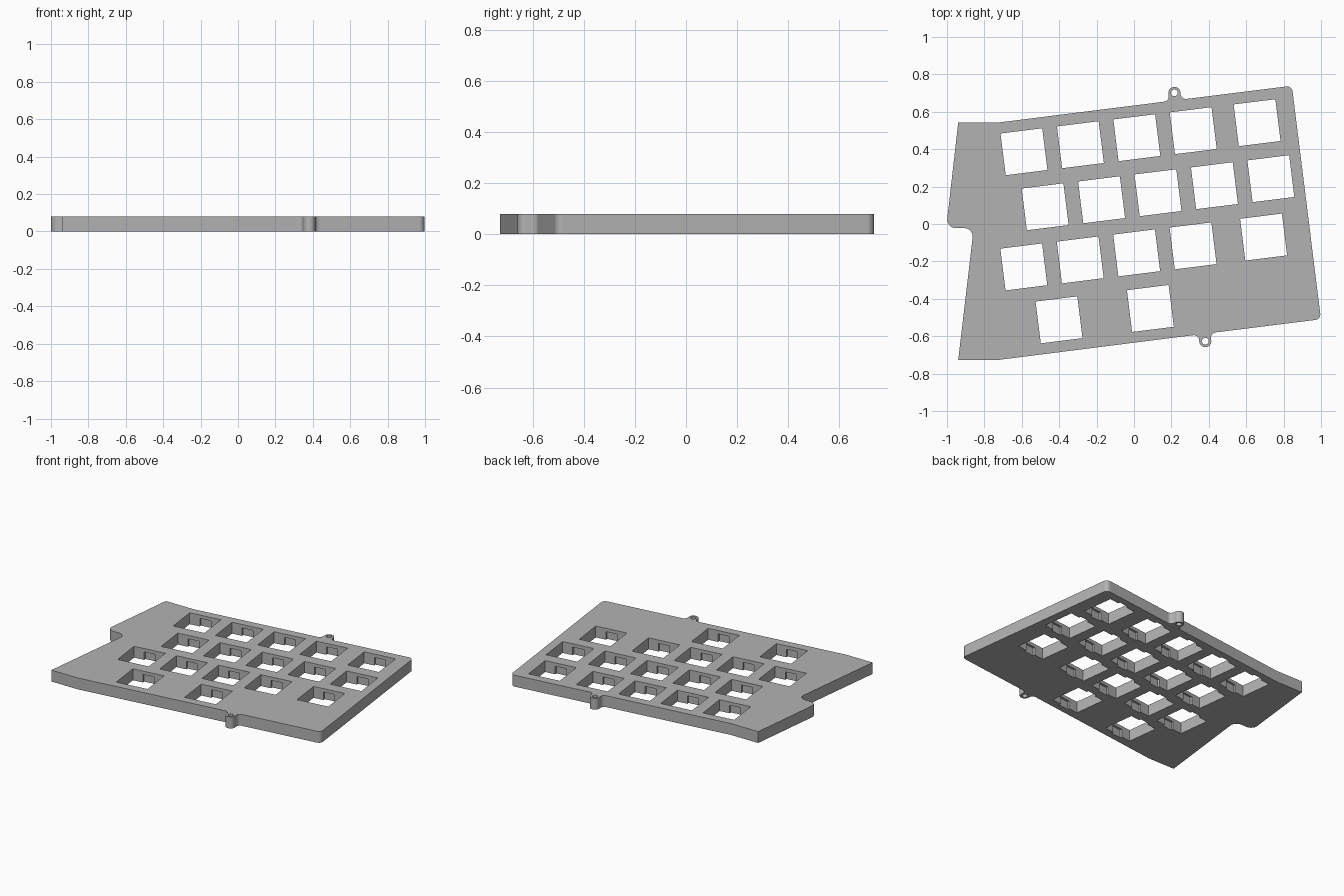
import bpy, bmesh, math
from mathutils import Vector, Matrix

cube = bpy.data.objects.get("Cube")
if cube:
    bpy.data.objects.remove(cube)

THICK, LIP = 0.08, 0.024        # plate thickness, rim above the clip notches
TILT = Matrix.Rotation(math.radians(7.1), 2)
HOLE, CLIP_W, CLIP_D = 0.225, 0.08, 0.015
PITCH = 0.304

grey = bpy.data.materials.new("plate grey")
grey.use_nodes = True
grey.diffuse_color = (0.45, 0.45, 0.45, 1)
grey.node_tree.nodes["Principled BSDF"].inputs["Base Color"].default_value = grey.diffuse_color


def tilted(u, v):
    """Point on the tilted key grid to plate coordinates."""
    return TILT @ Vector((u, v))


def rounded(corners, steps=10):
    """Closed outline from (point, radius) corners, filleted where radius > 0."""
    out = []
    for i, (p, r) in enumerate(corners):
        if r == 0:
            out.append(p)
            continue
        a = (corners[i - 1][0] - p).normalized()
        b = (corners[(i + 1) % len(corners)][0] - p).normalized()
        half = a.angle(b) / 2
        centre = p + (a + b).normalized() * r / math.sin(half)
        start = p + a * r / math.tan(half) - centre
        end = p + b * r / math.tan(half) - centre
        sweep = math.atan2(start.x * end.y - start.y * end.x, start.dot(end))
        for k in range(steps + 1):
            out.append(centre + Matrix.Rotation(sweep * k / steps, 2) @ start)
    return out


def add_prism(bm, outline, z0, z1):
    face = bm.faces.new([bm.verts.new((p.x, p.y, z0)) for p in outline])
    top = bmesh.ops.extrude_face_region(bm, geom=[face])["geom"]
    verts = [g for g in top if isinstance(g, bmesh.types.BMVert)]
    bmesh.ops.translate(bm, verts=verts, vec=(0, 0, z1 - z0))


def make_object(name, prisms):
    bm = bmesh.new()
    for prism in prisms:
        add_prism(bm, *prism)
    bmesh.ops.recalc_face_normals(bm, faces=bm.faces)
    mesh = bpy.data.meshes.new(name)
    bm.to_mesh(mesh)
    bm.free()
    mesh.materials.append(grey)
    obj = bpy.data.objects.new(name, mesh)
    bpy.context.collection.objects.link(obj)
    return obj


def box(centre, w, h):
    u, v = centre
    return [tilted(u + sx * w / 2, v + sy * h / 2)
            for sx, sy in ((-1, -1), (1, -1), (1, 1), (-1, 1))]


# Outer edge: slanted left flank with a step, tilted body, screw tab on each long edge
EDGE, RIGHT = 0.629, 0.929
TAB_U, TAB_V, TAB_R = 0.301, 0.669, 0.032


def tab(side):
    """Screw tab corners, running left to right."""
    left, right, tip = TAB_U - TAB_R, TAB_U + TAB_R, side * (TAB_V + TAB_R)
    return [(tilted(left, side * EDGE), 0.029), (tilted(left, tip), 0.0315),
            (tilted(right, tip), 0.0315), (tilted(right, side * EDGE), 0.029)]


corners = [(Vector((-0.94, 0.542)), 0), (Vector((-0.73, 0.542)), 0)]
corners += tab(1)
corners += [(tilted(RIGHT, EDGE), 0.03), (tilted(RIGHT, -EDGE), 0.03)]
corners += tab(-1)[::-1]
corners += [(Vector((-0.735, -0.728)), 0), (Vector((-0.94, -0.728)), 0),
            (Vector((-0.857, -0.022)), 0.045), (Vector((-1.004, -0.022)), 0.045)]
plate = make_object("switch_plate", [(rounded(corners), 0, THICK)])

# Key positions: row height and the columns in it
rows = [
    (0.456, [-0.536 + PITCH * k for k in range(4)] + [0.72]),
    (0.150, [-0.460 + PITCH * k for k in range(5)]),
    (-0.155, [-0.613 + PITCH * k for k in range(4)] + [0.679]),
    (-0.459, [-0.461, 0.031]),
]
keys = [(u, v) for v, columns in rows for u in columns]

# Cutters: square openings, clip notches under the rim, screw holes
openings = [(box(k, HOLE, HOLE), -0.1, 0.2) for k in keys]
notches = [(box(k, CLIP_W, HOLE + 2 * CLIP_D), -0.1, THICK - LIP) for k in keys]
screws = []
for side in (1, -1):
    ring = [tilted(TAB_U + 0.018 * math.cos(a), side * TAB_V + 0.018 * math.sin(a))
            for a in (math.tau * k / 24 for k in range(24))]
    screws.append((ring, -0.1, 0.2))

bpy.context.view_layer.objects.active = plate
for name, prisms in (("opening_cutter", openings + screws), ("notch_cutter", notches)):
    cutter = make_object(name, prisms)
    cutter.hide_render = True
    cut = plate.modifiers.new(name, 'BOOLEAN')
    cut.operation = 'DIFFERENCE'
    cut.solver = 'EXACT'
    cut.object = cutter
    bpy.ops.object.modifier_apply(modifier=cut.name)
    bpy.data.objects.remove(cutter)

# Smooth the rounded walls, keep the edges crisp
bpy.ops.object.select_all(action='DESELECT')
plate.select_set(True)
bpy.ops.object.shade_smooth_by_angle(angle=math.radians(30))
